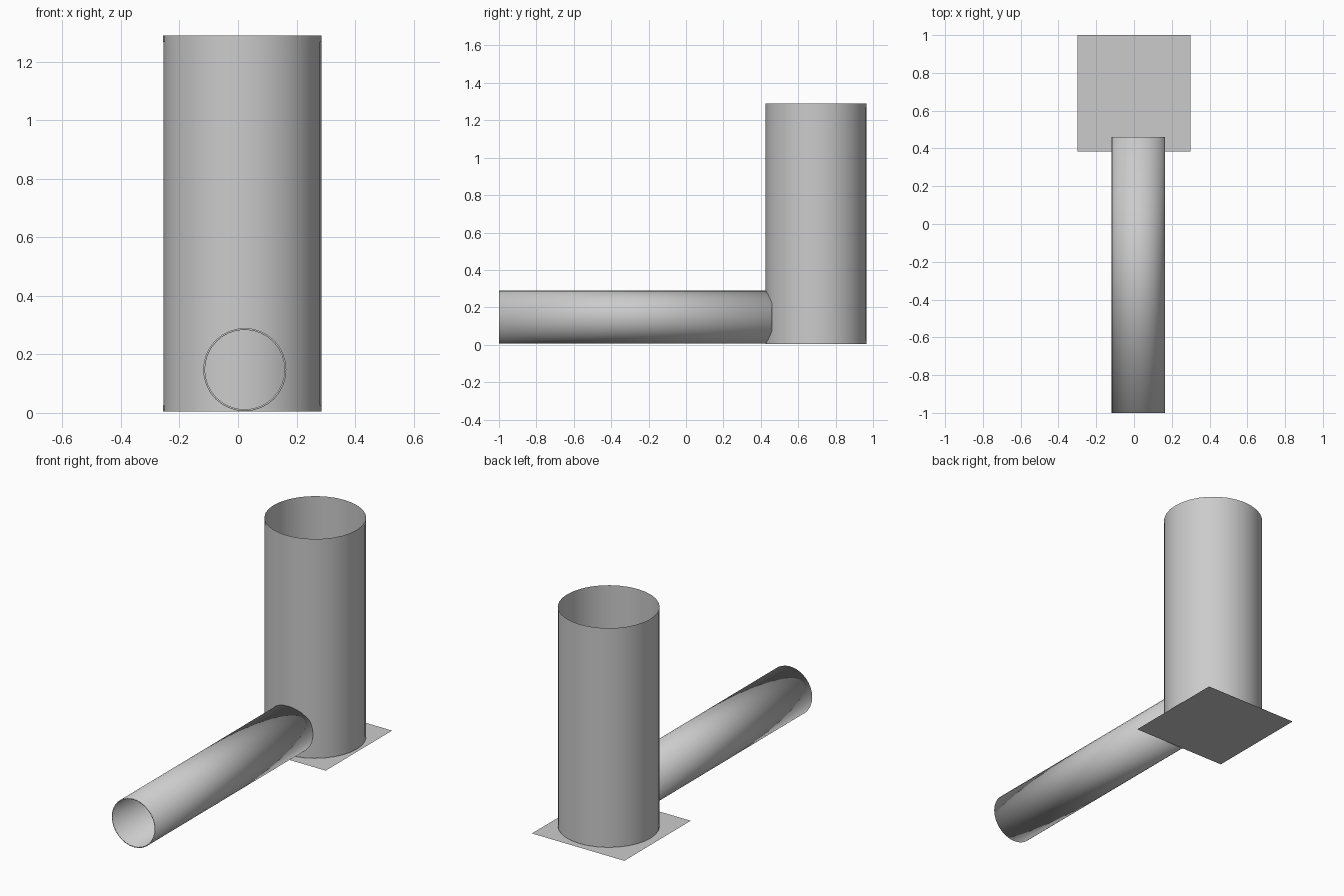
import bpy, math

if "Cube" in bpy.data.objects:
    bpy.data.objects.remove(bpy.data.objects["Cube"])


def tube(name, radius, length, center, rot=(0, 0, 0), sides=32):
    """Open-ended, smooth-shaded tube."""
    bpy.ops.mesh.primitive_cylinder_add(vertices=sides, radius=radius, depth=length,
                                        end_fill_type='NOTHING', location=center, rotation=rot)
    ob = bpy.context.object
    ob.name = name
    bpy.ops.object.shade_smooth_by_angle(angle=math.radians(40))
    return ob


CX, CY, R = 0.015, 0.695, 0.27
BOTTOM, TOP, BAND = 0.004, 1.29, 0.022

# Square base plate
bpy.ops.mesh.primitive_plane_add(size=1, location=(0, 0.6925, 0))
plate = bpy.context.object
plate.name = "base_plate"
plate.scale = (0.6, 0.615, 1)

# Upright open cylinder
tube("upright_cylinder", R, TOP - BOTTOM, (CX, CY, (TOP + BOTTOM) / 2))

# Thin trim bands at the top and bottom rims
for name, z in (("top_band", TOP - BAND / 2), ("bottom_band", BOTTOM + BAND / 2)):
    tube(name, R + 0.0008, BAND, (CX, CY, z))

# Horizontal pipe with a thin wall, running into the upright
pipe = tube("horizontal_pipe", 0.142, 1.46, (0.023, -0.27, 0.148), (math.pi / 2, 0, 0))
wall = pipe.modifiers.new("wall", 'SOLIDIFY')
wall.thickness = 0.006
wall.offset = -1
